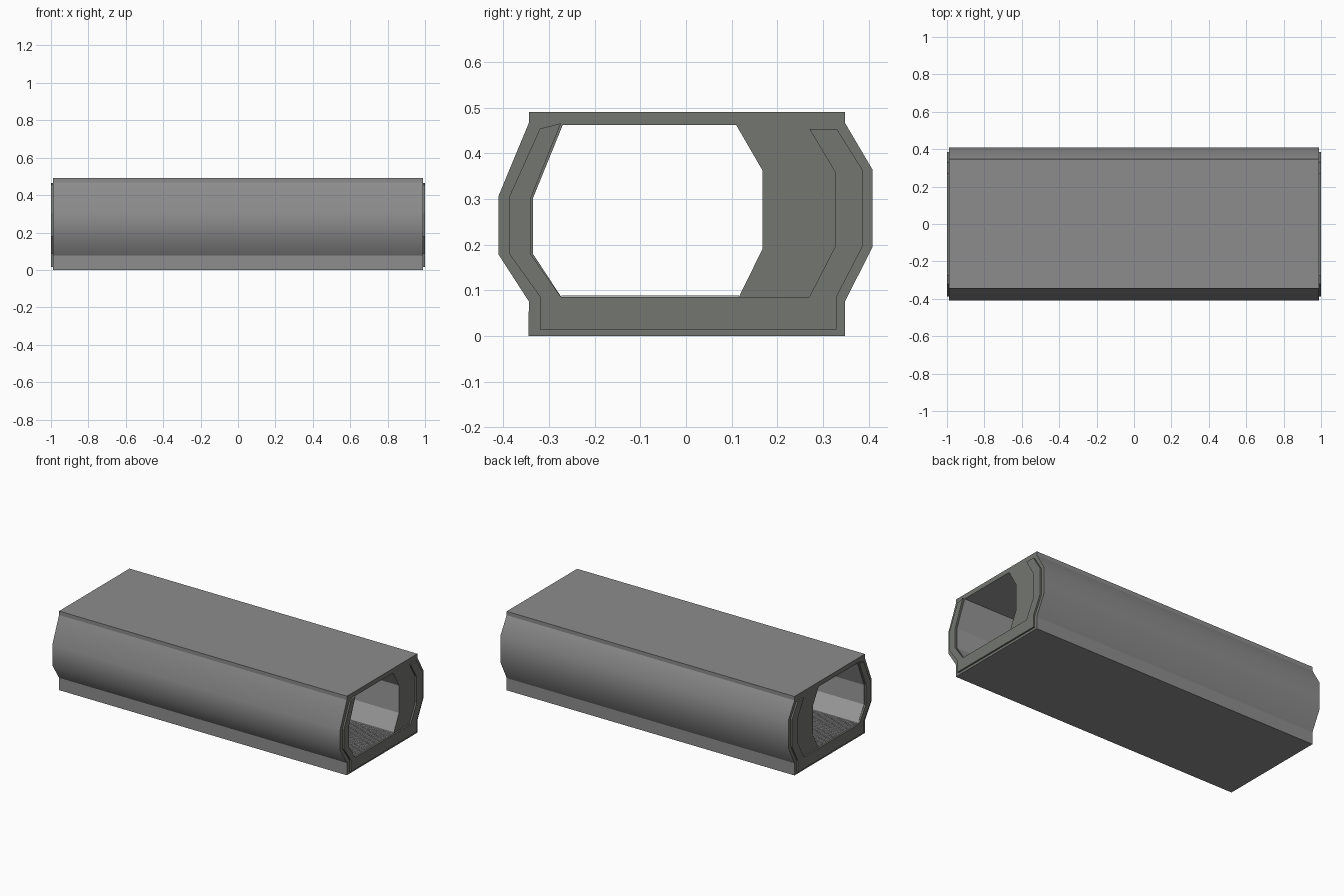
import bpy, bmesh

if "Cube" in bpy.data.objects:
    bpy.data.objects.remove(bpy.data.objects["Cube"])

OUTER = [(-.345, 0), (.348, 0), (.348, .076), (.408, .194), (.408, .365), (.348, .467),
         (.348, .491), (-.344, .491), (-.344, .467), (-.41, .308), (-.41, .178), (-.344, .076)]
INNER = [(-.272, .084), (.115, .084), (.168, .192), (.168, .362), (.11, .462),
         (-.27, .462), (-.335, .302), (-.335, .18)]
SMOOTH = {(.408, .194), (.408, .365), (-.41, .308), (-.41, .178)}


def material(name, r, g, b):
    m = bpy.data.materials.new(name)
    m.diffuse_color = (r, g, b, 1)
    m.use_nodes = True
    m.node_tree.nodes["Principled BSDF"].inputs["Base Color"].default_value = m.diffuse_color
    return m


HULL = material("dark_grey_hull", .265, .265, .265)
LINING = material("grey_lining", .33, .33, .33)
ENDS = material("olive_grey_ends", .172, .18, .162)
GRATE = material("grate_grey", .5, .5, .5)


def prism(name, loops, x0, x1, mats, smooth=()):
    """Extrude yz loops (outline plus optional hole) along x; mats: caps, then one per loop."""
    bm = bmesh.new()
    ends = {x0: [], x1: []}
    soft = []
    for k, loop in enumerate(loops):
        a = [bm.verts.new((x0, y, z)) for y, z in loop]
        b = [bm.verts.new((x1, y, z)) for y, z in loop]
        n = len(loop)
        for i in range(n):
            j = (i + 1) % n
            bm.faces.new((a[i], a[j], b[j], b[i])).material_index = k + 1
            ends[x0].append(bm.edges.get((a[i], a[j])))
            ends[x1].append(bm.edges.get((b[i], b[j])))
        soft += [bm.edges.get((a[i], b[i])) for i in range(n) if loop[i] in smooth]
    for edges in ends.values():
        cap = bmesh.ops.triangle_fill(bm, edges=edges, use_beauty=True, use_dissolve=False)
        for f in cap["geom"]:
            if isinstance(f, bmesh.types.BMFace):
                f.material_index = 0
    bmesh.ops.recalc_face_normals(bm, faces=bm.faces)
    for f in bm.faces:
        f.smooth = True
    for e in bm.edges:
        e.smooth = e in soft
    finish(name, bm, mats)


def finish(name, bm, mats):
    mesh = bpy.data.meshes.new(name)
    bm.to_mesh(mesh)
    bm.free()
    for m in mats:
        mesh.materials.append(m)
    bpy.context.collection.objects.link(bpy.data.objects.new(name, mesh))


# Corridor shell with an off-centre passage and one thick wall
prism("corridor_shell", [OUTER, INNER], -.99, .99, [ENDS, HULL, LINING], SMOOTH)

# Raised U-shaped connecting collar on each end
COLLAR = [(-.32, .015), (.33, .015), (.33, .087), (.386, .195), (.386, .365), (.33, .454),
          (.27, .454), (.326, .36), (.326, .195), (.27, .086), (-.274, .086),
          (-.339, .178), (-.339, .304), (-.274, .466), (-.32, .454), (-.387, .305),
          (-.387, .18), (-.32, .087)]
for name, x0, x1 in (("collar_left", -1, -.989), ("collar_right", .989, 1)):
    prism(name, [COLLAR], x0, x1, [ENDS, ENDS])


# Fine floor grating: long bars and cross bars
def box(bm, cx, cy, sx, sy, z0, z1):
    for v in bmesh.ops.create_cube(bm, size=1)["verts"]:
        v.co.x = cx + v.co.x * sx
        v.co.y = cy + v.co.y * sy
        v.co.z = z0 + (v.co.z + .5) * (z1 - z0)


bm = bmesh.new()
step = .0133
y0, y1 = -.27, .113
rows = round((y1 - y0) / step)
for i in range(rows + 1):
    box(bm, 0, y0 + i * (y1 - y0) / rows, 1.98, .005, .083, .089)
cols = round(1.97 / step)
for i in range(cols + 1):
    box(bm, -.985 + i * 1.97 / cols, (y0 + y1) / 2, .005, y1 - y0, .083, .0885)
finish("floor_grating", bm, [GRATE])
